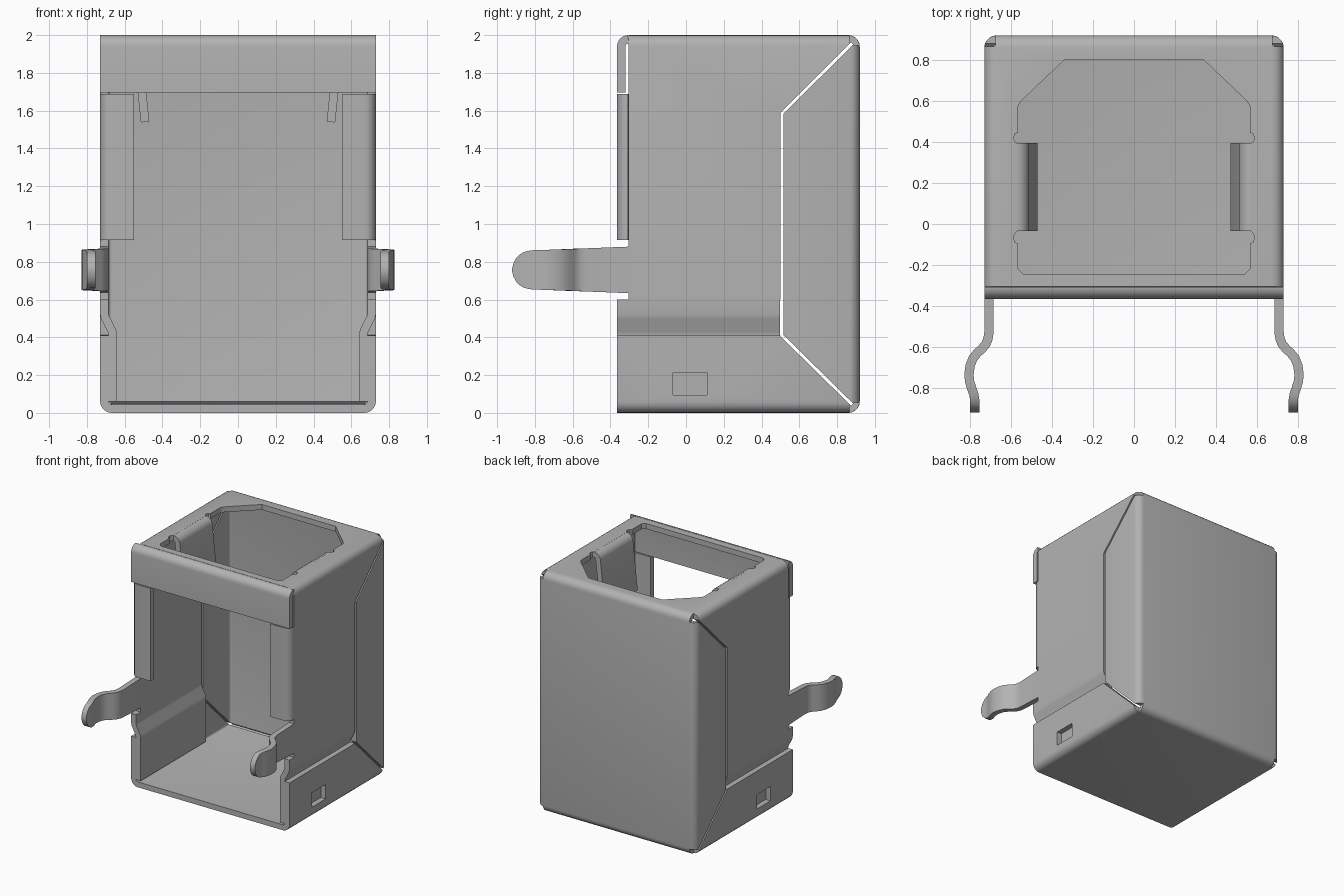
import bpy, bmesh
from math import cos, sin, radians

T = 0.045          # sheet thickness
R = 0.06           # outer bend radius
RM = R - T / 2     # bend radius at mid thickness
W, BACK, FRONT, H = 0.73, 0.92, -0.365, 2.0
MID = W - T / 2    # mid plane of a side wall
STEP = FRONT + R   # where the front bends begin

if "Cube" in bpy.data.objects:
    bpy.data.objects.remove(bpy.data.objects["Cube"])

steel = bpy.data.materials.new("plain steel grey")
steel.use_nodes = True
steel.diffuse_color = (0.45, 0.45, 0.45, 1)
steel.node_tree.nodes["Principled BSDF"].inputs["Base Color"].default_value = (0.45, 0.45, 0.45, 1)


def add(name, bm):
    mesh = bpy.data.meshes.new(name)
    bm.to_mesh(mesh)
    bm.free()
    mesh.materials.append(steel)
    ob = bpy.data.objects.new(name, mesh)
    bpy.context.collection.objects.link(ob)
    return ob


def thicken(ob, depth, offset):
    mod = ob.modifiers.new("thickness", 'SOLIDIFY')
    mod.thickness, mod.offset, mod.use_even_offset = depth, offset, True


def finish(ob):
    bpy.ops.object.select_all(action='DESELECT')
    ob.select_set(True)
    bpy.context.view_layer.objects.active = ob
    bpy.ops.object.convert(target='MESH')
    bpy.ops.object.shade_smooth_by_angle(angle=radians(32))


def arc(cx, cy, a0, a1, r=RM, n=6):
    angles = [radians(a0 + (a1 - a0) * i / n) for i in range(n + 1)]
    return [(cx + r * cos(a), cy + r * sin(a)) for a in angles]


def span(points, lo, hi):
    return [(u, v, lo, hi) for u, v in points]


def ribbon(name, points, axis, side=1, depth=T):
    """Bent strip: a path of (u, v, low, high), spread along one axis."""
    bm = bmesh.new()
    place = {'x': lambda u, v, w: (w, u, v),
             'y': lambda u, v, w: (side * u, w, v),
             'z': lambda u, v, w: (side * u, v, w)}[axis]
    rows = [[bm.verts.new(place(u, v, w)) for w in (lo, hi)] for u, v, lo, hi in points]
    for a, b in zip(rows, rows[1:]):
        bm.faces.new((a[0], b[0], b[1], a[1]))
    ob = add(name, bm)
    thicken(ob, depth, 0)
    return ob


def box(name, x0, x1, y0, y1, z0, z1):
    bm = bmesh.new()
    bmesh.ops.create_cube(bm, size=1)
    for v in bm.verts:
        v.co = [a + (b - a) * (c + 0.5) for a, b, c in zip((x0, y0, z0), (x1, y1, z1), v.co)]
    return add(name, bm)


# Folded shell: rounded box, open at the front
shell = box("folded_shell", -W, W, FRONT, BACK, 0, H)
bm = bmesh.new()
bm.from_mesh(shell.data)
front = [f for f in bm.faces if f.normal.y < -0.9]
bmesh.ops.delete(bm, geom=front, context='FACES_ONLY')
folds = [e for e in bm.edges if not e.is_boundary]
bmesh.ops.bevel(bm, geom=folds, offset=R, segments=5, profile=0.5, affect='EDGES')
bm.to_mesh(shell.data)
bm.free()
thicken(shell, T, -1)

# Cutters for the openings in the shell
cutters = [
    box("front_relief_cutter", -1, 1, -1, STEP, 0.6, 3),
    box("side_step_cutter", -1, 1, -1, 0.505, 0.41, 0.6),
    box("latch_hole_cutter", -1, 1, -0.07, 0.11, 0.095, 0.215),
    ribbon("seam_cutter", span([(0.88, 1.957), (0.507, 1.585), (0.507, 0.41), (0.88, 0.043)], -1, 1),
           'x', depth=0.016),
]
for s in (-1, 1):
    x0, x1 = sorted((s * 0.675, s * 0.8))
    for z0, z1 in ((-0.1, 0.055), (1.945, 2.1)):
        cutters.append(box("corner_cutter", x0, x1, 0.865, 1, z0, z1))

# Port opening in the top plate, with relief notches beside the tabs
half = [(0.34, 0.80), (0.55, 0.60), (0.565, 0.575), (0.565, 0.445), (0.58, 0.44), (0.588, 0.42),
        (0.58, 0.40), (0.57, 0.395), (0.57, -0.035), (0.58, -0.045), (0.588, -0.065),
        (0.58, -0.09), (0.565, -0.095), (0.565, -0.22), (0.54, -0.245)]
outline = half + [(-x, y) for x, y in reversed(half)]
bm = bmesh.new()
face = bm.faces.new([bm.verts.new((x, y, 1.8)) for x, y in outline])
top = bmesh.ops.extrude_face_region(bm, geom=[face])["geom"]
for v in top:
    if isinstance(v, bmesh.types.BMVert):
        v.co.z = 2.2
bmesh.ops.recalc_face_normals(bm, faces=bm.faces)
cutters.append(add("port_cutter", bm))

for c in cutters:
    c.hide_render = True
    mod = shell.modifiers.new("cut", 'BOOLEAN')
    mod.operation, mod.solver, mod.object = 'DIFFERENCE', 'EXACT', c
finish(shell)
for c in cutters:
    bpy.data.objects.remove(c)

# Front lip folded down from the top plate
lip = arc(STEP, H - R, 90, 180) + [(FRONT + T / 2, 1.695)]
finish(ribbon("front_lip", span(lip, -W, W), 'x'))

for s, label in ((1, "left"), (-1, "right")):
    # Flange folded inward from the side wall
    flange = arc(W - R, STEP, 0, -90) + [(0.55, FRONT + T / 2)]
    finish(ribbon(label + "_flange", span(flange, 0.915, 1.688), 'z', s))

    # Lower side wall stepping in behind the bottom flap
    wall = [(MID, 0.6), (MID, 0.525), (MID - 0.004, 0.505), (0.668, 0.435), (0.664, 0.415), (0.664, 0.06)]
    finish(ribbon(label + "_stepped_wall", span(wall, FRONT, 0.498), 'y', s))

    # Contact tab folded down into the port opening
    tab = [(0.572, H - T / 2)] + arc(0.572, H - R, 90, 172)[1:] + [(0.492, 1.54)]
    finish(ribbon(label + "_port_tab", span(tab, -0.035, 0.395), 'y', s))

    # Board leg: wavy strip, tapering to a round tip
    path = [(MID, STEP, 0.123), (MID, -0.53, 0.114), (0.712, -0.56, 0.113), (0.722, -0.585, 0.112),
            (0.74, -0.607, 0.111), (0.765, -0.63, 0.11), (0.785, -0.655, 0.109), (0.799, -0.69, 0.108),
            (0.805, -0.735, 0.106), (0.801, -0.77, 0.105), (0.79, -0.805, 0.104), (0.781, -0.83, 0.1),
            (0.777, -0.855, 0.095), (0.777, -0.88, 0.082), (0.777, -0.9, 0.062),
            (0.777, -0.913, 0.037), (0.777, -0.92, 0.01)]
    leg = [(x, y, 0.757 - w, 0.757 + w) for x, y, w in path]
    finish(ribbon(label + "_board_leg", leg, 'z', s))
